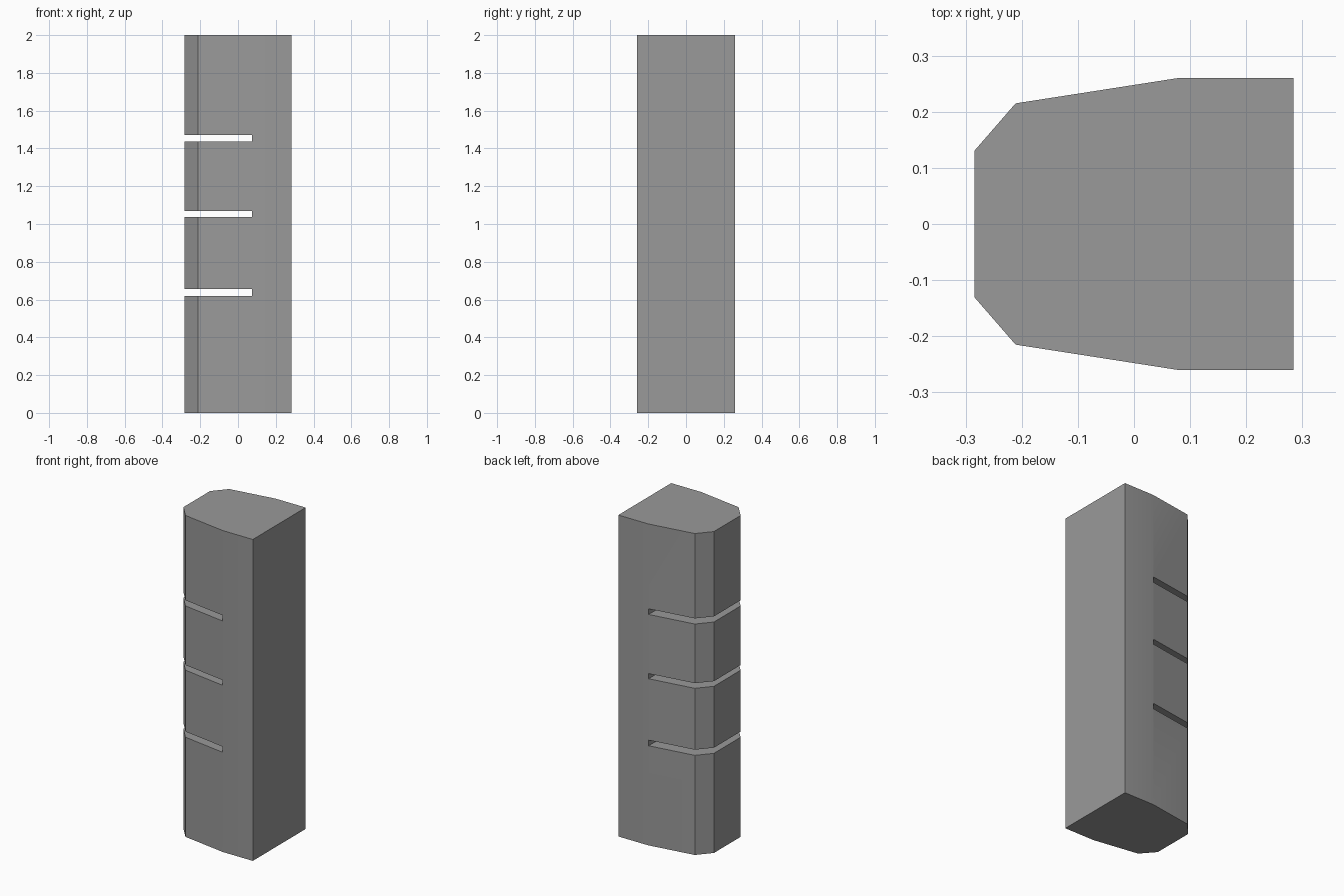
import bpy, bmesh, math
from mathutils import Matrix

cube = bpy.data.objects.get("Cube")
if cube:
    bpy.data.objects.remove(cube, do_unlink=True)

HEIGHT = 2.0
# Half outline of the column, from the flat side to the chamfered side
HALF = [(0.284, 0.26), (0.078, 0.26), (-0.211, 0.215), (-0.284, 0.131)]
SLOTS = [(0.62, 0.655), (1.037, 1.069), (1.437, 1.472)]
SLOT_END = 0.075

grey = bpy.data.materials.new("mid_grey")
grey.use_nodes = True
colour = (0.32, 0.32, 0.32, 1)
grey.diffuse_color = colour
grey.node_tree.nodes["Principled BSDF"].inputs["Base Color"].default_value = colour


def finish(bm, name):
    bmesh.ops.recalc_face_normals(bm, faces=bm.faces)
    mesh = bpy.data.meshes.new(name)
    bm.to_mesh(mesh)
    bm.free()
    mesh.materials.append(grey)
    obj = bpy.data.objects.new(name, mesh)
    bpy.context.collection.objects.link(obj)
    return obj


# Column: mirrored outline extruded upwards
bm = bmesh.new()
outline = HALF + [(x, -y) for x, y in reversed(HALF)]
base = bm.faces.new([bm.verts.new((x, y, 0)) for x, y in outline])
top = bmesh.ops.extrude_face_region(bm, geom=[base], use_keep_orig=True)
bmesh.ops.translate(bm, vec=(0, 0, HEIGHT),
                    verts=[g for g in top["geom"] if isinstance(g, bmesh.types.BMVert)])
column = finish(bm, "column")

# Slots: thin boxes cut right through the chamfered side
bm = bmesh.new()
for low, high in SLOTS:
    centre = Matrix.Translation((SLOT_END - 0.5, 0, (low + high) / 2))
    bmesh.ops.create_cube(bm, size=1, matrix=centre @ Matrix.Diagonal((1, 1, high - low, 1)))
cutter = finish(bm, "slot_cutter")
cutter.hide_render = True

cut = column.modifiers.new("slots", "BOOLEAN")
cut.operation = "DIFFERENCE"
cut.solver = "EXACT"
cut.object = cutter

# Bake the cut, then smooth only the shallow edges
bpy.ops.object.select_all(action="DESELECT")
column.select_set(True)
bpy.context.view_layer.objects.active = column
bpy.ops.object.modifier_apply(modifier=cut.name)
bpy.data.objects.remove(cutter, do_unlink=True)
bpy.ops.object.shade_smooth_by_angle(angle=math.radians(30))
